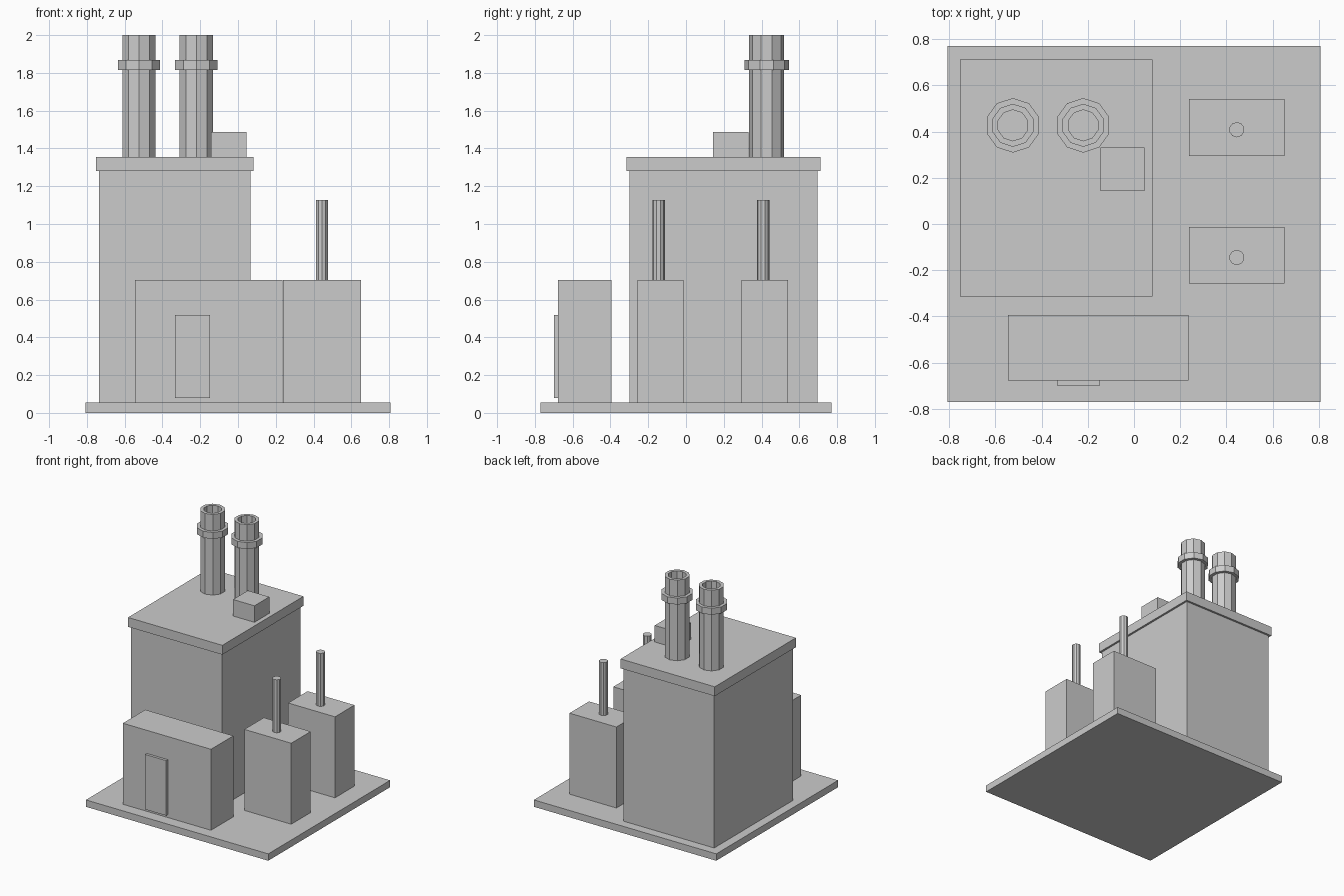
import bpy, bmesh
from math import sin, cos, tau

if "Cube" in bpy.data.objects:
    bpy.data.objects.remove(bpy.data.objects["Cube"])


def make(name, bm):
    bmesh.ops.recalc_face_normals(bm, faces=bm.faces)
    mesh = bpy.data.meshes.new(name)
    bm.to_mesh(mesh)
    bm.free()
    obj = bpy.data.objects.new(name, mesh)
    bpy.context.collection.objects.link(obj)
    return obj


def box(name, x, y, z):
    bm = bmesh.new()
    bmesh.ops.create_cube(bm, size=1)
    for v in bm.verts:
        v.co = [(a + b) / 2 + c * (b - a) for c, (a, b) in zip(v.co, (x, y, z))]
    return make(name, bm)


def lathe(name, x, y, profile, sides=10):
    """Faceted turned part from (radius, height) pairs, capped at both ends."""
    bm = bmesh.new()
    rings = [[bm.verts.new((x + r * sin(tau * i / sides), y + r * cos(tau * i / sides), z))
              for i in range(sides)] for r, z in profile]
    for a, b in zip(rings, rings[1:]):
        for i in range(sides):
            j = (i + 1) % sides
            bm.faces.new((a[i], a[j], b[j], b[i]))
    bm.faces.new(rings[0])
    bm.faces.new(rings[-1])
    return make(name, bm)


GROUND, WALL, ROOF, LOW = 0.055, 1.28, 1.355, 0.703

# Base slab and main building
box("base_slab", (-0.807, 0.807), (-0.77, 0.77), (0, GROUND))
box("main_building", (-0.737, 0.065), (-0.298, 0.696), (GROUND, WALL))
box("main_roof", (-0.753, 0.081), (-0.314, 0.712), (WALL, ROOF))
box("roof_unit", (-0.144, 0.045), (0.143, 0.331), (ROOF, 1.487))

# Hollow chimneys with collars
for side, x in (("left", -0.524), ("right", -0.22)):
    lathe(f"chimney_{side}", x, 0.427,
          [(0.093, ROOF), (0.093, 1.816), (0.118, 1.816), (0.118, 1.868),
           (0.093, 1.868), (0.093, 2.0), (0.067, 2.0), (0.067, 1.7)])

# Front annex with door
box("front_annex", (-0.545, 0.235), (-0.677, -0.394), (GROUND, LOW))
box("annex_door", (-0.333, -0.147), (-0.698, -0.677), (0.078, 0.518))

# Side units with exhaust pipes
for label, y in (("front", -0.135), ("back", 0.418)):
    box(f"side_unit_{label}", (0.237, 0.652), (y - 0.123, y + 0.123), (GROUND, LOW))
    lathe(f"exhaust_pipe_{label}", 0.445, y - 0.01, [(0.033, LOW), (0.033, 1.127)])
